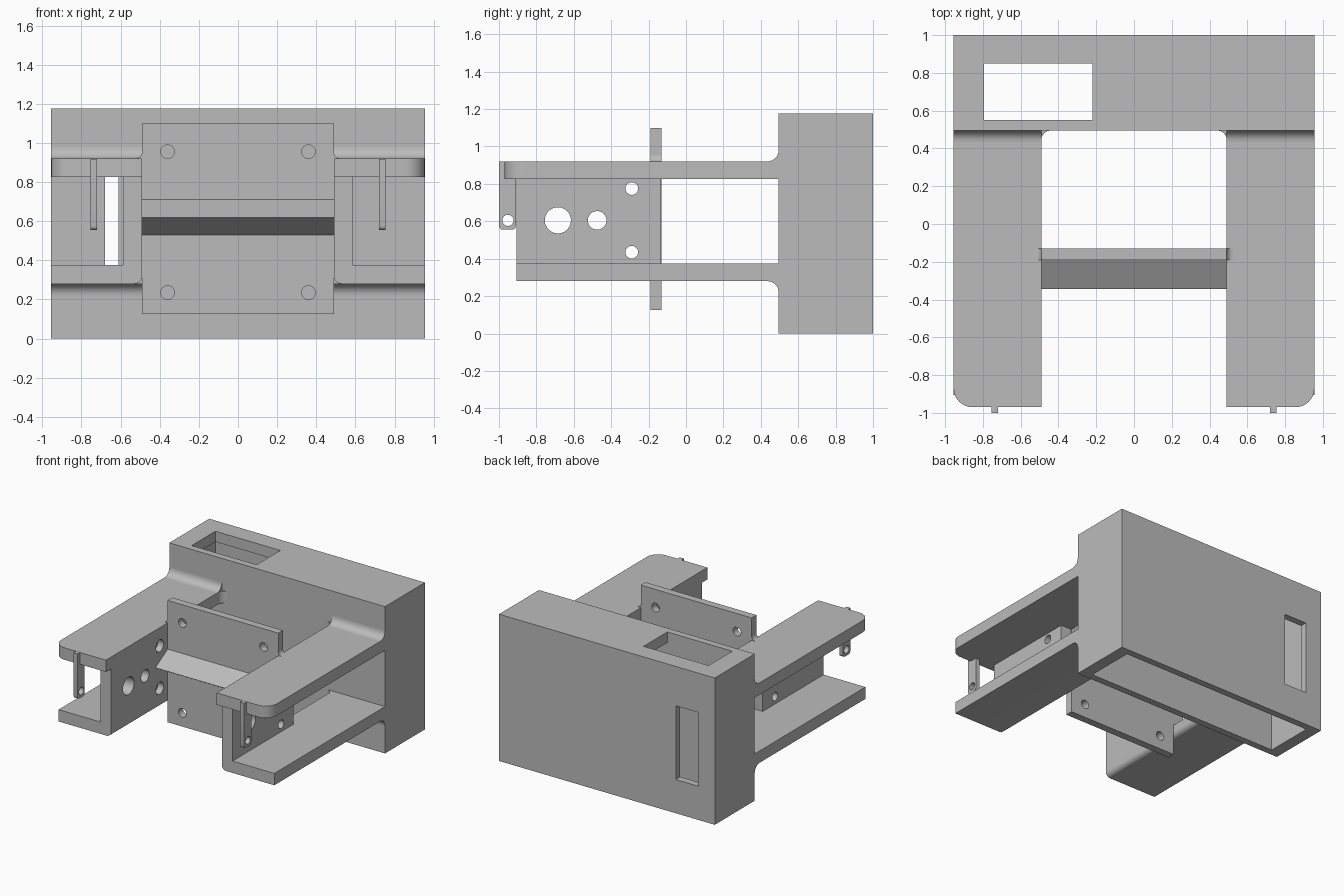
import bpy, bmesh
from math import cos, sin, radians

cube = bpy.data.objects.get("Cube")
if cube:
    bpy.data.objects.remove(cube, do_unlink=True)

grey = bpy.data.materials.new("plain grey")
grey.use_nodes = True
COLOUR = (0.5, 0.5, 0.5, 1)
grey.diffuse_color = COLOUR
grey.node_tree.nodes["Principled BSDF"].inputs["Base Color"].default_value = COLOUR

AXES = {"X": lambda a, b, t: (t, a, b),
        "Y": lambda a, b, t: (a, t, b),
        "Z": lambda a, b, t: (a, b, t)}


def arc(cx, cy, r, start, end, n=8):
    angles = [radians(start + (end - start) * i / n) for i in range(n + 1)]
    return [(cx + r * cos(a), cy + r * sin(a)) for a in angles]


def rect(a0, a1, b0, b1):
    return [(a0, b0), (a1, b0), (a1, b1), (a0, b1)]


def flip(pts, s):
    return [(s * a, b) for a, b in pts]


def prism(name, axis, pts, lo, hi):
    """Extrude a 2D outline along an axis."""
    bm = bmesh.new()
    place = AXES[axis]
    face = bm.faces.new([bm.verts.new(place(a, b, lo)) for a, b in pts])
    new = bmesh.ops.extrude_face_region(bm, geom=[face])["geom"]
    move = place(0, 0, hi - lo)
    bmesh.ops.translate(bm, vec=move, verts=[v for v in new if isinstance(v, bmesh.types.BMVert)])
    bmesh.ops.recalc_face_normals(bm, faces=bm.faces)
    mesh = bpy.data.meshes.new(name)
    bm.to_mesh(mesh)
    bm.free()
    mesh.materials.append(grey)
    obj = bpy.data.objects.new(name, mesh)
    bpy.context.collection.objects.link(obj)
    return obj


def cut(obj, axis, pts, lo, hi):
    """Subtract an extruded outline, then discard the cutter."""
    cutter = prism("cutter", axis, pts, lo, hi)
    cutter.hide_render = True
    mod = obj.modifiers.new("cut", "BOOLEAN")
    mod.operation, mod.solver, mod.object = "DIFFERENCE", "EXACT", cutter
    bpy.context.view_layer.objects.active = obj
    bpy.ops.object.modifier_apply(modifier=mod.name)
    bpy.data.objects.remove(cutter, do_unlink=True)


def circle(a, b, r):
    return arc(a, b, r, 0, 345, 23)


W, IN, BACK = 0.955, 0.49, 0.495     # half width, inner arm face, box front
LOW, FLOOR, CEIL, HIGH = 0.28, 0.375, 0.825, 0.92
parts = []

# Hollow rear housing, open below, with top window, back slot and front slot
box = prism("rear_housing", "Z", rect(-W, W, BACK, 1), 0, 1.175)
cut(box, "Z", rect(-0.86, 0.86, 0.55, 0.945), -0.1, 1.09)
cut(box, "Z", rect(-0.795, -0.22, 0.55, 0.85), 1, 1.3)
cut(box, "Y", rect(-0.81, -0.61, 0.27, 0.86), 0.9, 1.1)
cut(box, "Y", rect(-0.68, -0.585, FLOOR, CEIL), 0.4, 0.6)
parts.append(box)

for s, side in ((1, "left"), (-1, "right")):
    # Upper and lower arm plates, flared where they join the housing
    flare = arc(0.44, 0.445, 0.05, 90, 0)
    upper = [(IN, -0.97)] + arc(0.855, -0.87, 0.1, -90, 0) + [(W, BACK)] + flare
    parts.append(prism(side + "_upper_arm", "Z", flip(upper, s), CEIL, HIGH))
    lower = [(IN, -0.905), (W, -0.905), (W, BACK)] + flare
    plate = prism(side + "_lower_arm", "Z", flip(lower, s), LOW, FLOOR)
    r = 0.04
    edge = [(IN - r, LOW - r), (IN + r, LOW - r)]
    edge += arc(IN + r, LOW + r, r, 270, 180) + [(IN - r, LOW + r)]
    cut(plate, "Y", flip(edge, s), -1, 0.4)
    parts.append(plate)

    # Fillets between arms and housing
    f = 0.06
    top = [(BACK, HIGH)] + arc(BACK - f, HIGH + f, f, 270, 360)
    low = [(BACK, LOW)] + arc(BACK - f, LOW - f, f, 90, 0)
    parts.append(prism(side + "_upper_fillet", "X", top, s * IN, s * W))
    parts.append(prism(side + "_lower_fillet", "X", low, s * IN, s * W))

    # Drilled inner wall with two counterbored screw holes
    wall = prism(side + "_inner_wall", "X", rect(-0.905, -0.135, FLOOR, CEIL), s * IN, s * 0.585)
    for y, z, rad in ((-0.685, 0.605, 0.07), (-0.475, 0.605, 0.05),
                      (-0.29, 0.775, 0.034), (-0.29, 0.435, 0.034)):
        cut(wall, "X", circle(y, z, rad), s * 0.4, s * 0.7)
    for z in (0.755, 0.455):
        cut(wall, "X", circle(-0.29, z + (0.02 if z > 0.6 else -0.02), 0.048), s * 0.4, s * 0.54)
    parts.append(wall)

    # Hanging front tab with an eyelet
    outline = [(-0.91, HIGH - 0.001), (-1, HIGH - 0.001)]
    outline += arc(-0.98, 0.575, 0.02, 180, 270, 4) + arc(-0.93, 0.575, 0.02, 270, 360, 4)
    tab = prism(side + "_tab", "X", outline, s * 0.72, s * 0.755)
    cut(tab, "X", circle(-0.952, 0.605, 0.03), s * 0.6, s * 0.9)
    parts.append(tab)

    # Small fillet where the cross plate meets the arm
    g = 0.035
    pts = [(IN, HIGH)] + arc(IN + g, HIGH + g, g, 180, 270)
    parts.append(prism(side + "_plate_fillet", "Y", flip(pts, s), -0.19, -0.13))

# Cross plate with four holes and a wedge-shaped rib
plate = prism("cross_plate", "Y", rect(-IN, IN, 0.125, 1.1), -0.19, -0.13)
for x in (-0.36, 0.36):
    for z in (0.235, 0.955):
        cut(plate, "Y", circle(x, z, 0.035), -0.4, 0)
parts.append(plate)
parts.append(prism("wedge_rib", "X", [(-0.19, 0.53), (-0.345, 0.62), (-0.19, 0.71)], -IN, IN))

# Smooth rounded surfaces, keep hard edges
bpy.ops.object.select_all(action="DESELECT")
for obj in parts:
    obj.select_set(True)
bpy.context.view_layer.objects.active = parts[0]
bpy.ops.object.shade_smooth_by_angle(angle=radians(30))
